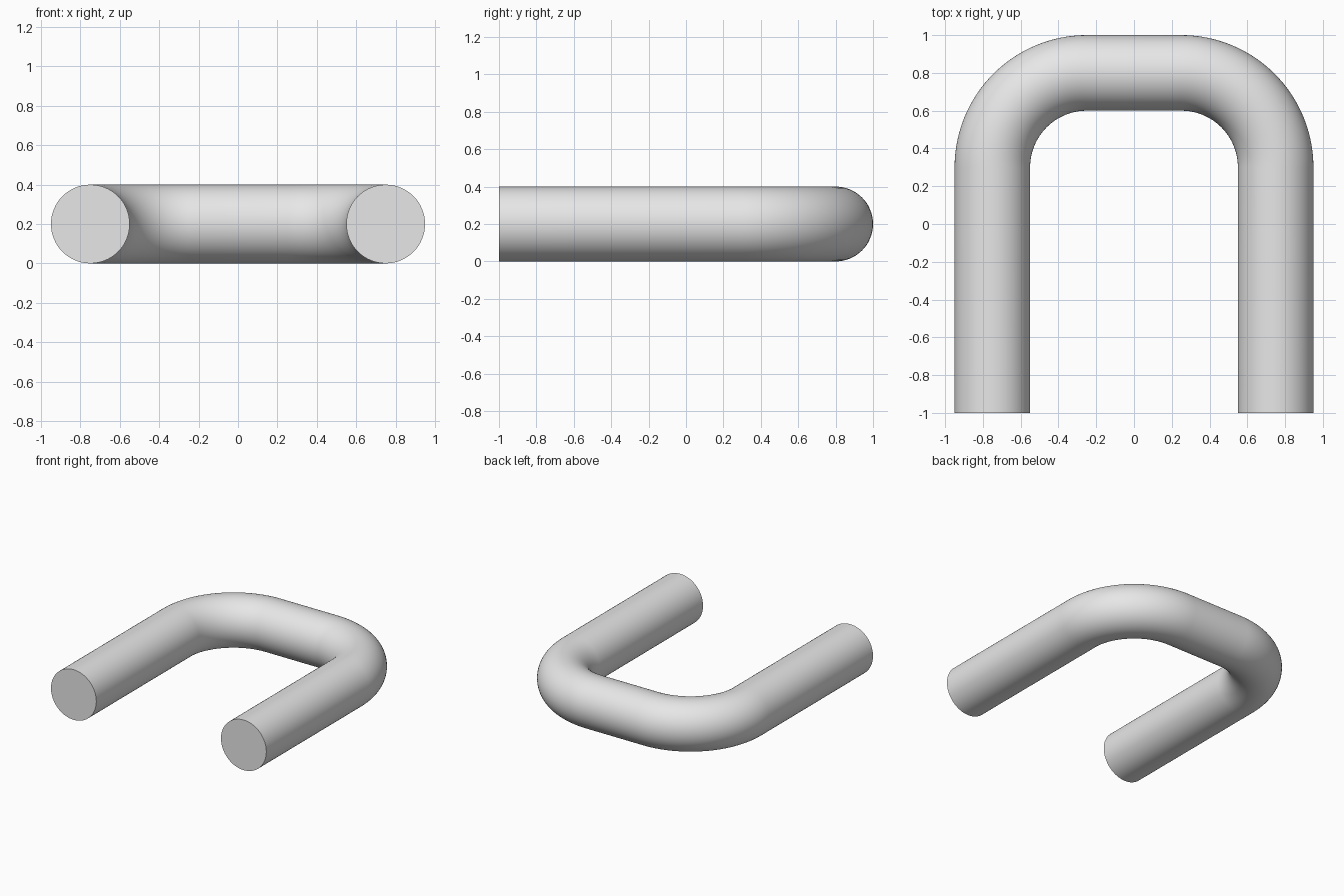
import bpy, bmesh, math
from mathutils import Vector

cube = bpy.data.objects.get("Cube")
if cube:
    bpy.data.objects.remove(cube, do_unlink=True)

RADIUS = 0.2       # tube radius
HALF_WIDTH = 0.75  # centreline offset of each leg
BACK = 0.8         # centreline of the crossbar
FRONT = -1.0       # cut ends of the legs
BEND = 0.5         # centreline radius of each bend
SIDES = 64
STEPS = 32

# Single material
grey = bpy.data.materials.new("light_grey")
grey.use_nodes = True
colour = (0.8, 0.8, 0.8, 1)
grey.diffuse_color = colour
grey.node_tree.nodes["Principled BSDF"].inputs["Base Color"].default_value = colour

# Left half of the path: leg end, then the bend; each station is (point, outward direction)
half = [(Vector((HALF_WIDTH, FRONT, RADIUS)), Vector((1, 0, 0)))]
centre = Vector((HALF_WIDTH - BEND, BACK - BEND, RADIUS))
for i in range(STEPS + 1):
    a = math.pi / 2 * i / STEPS
    out = Vector((math.cos(a), math.sin(a), 0))
    half.append((centre + out * BEND, out))

# Mirror it to complete the path
flip = Vector((-1, 1, 1))
path = half + [(p * flip, d * flip) for p, d in reversed(half)]

# Sweep a circle along the path and cap both ends
bm = bmesh.new()
up = Vector((0, 0, 1))
rings = []
for point, out in path:
    ring = []
    for k in range(SIDES):
        t = 2 * math.pi * k / SIDES
        ring.append(bm.verts.new(point + (out * math.cos(t) + up * math.sin(t)) * RADIUS))
    rings.append(ring)
for a, b in zip(rings, rings[1:]):
    for k in range(SIDES):
        n = (k + 1) % SIDES
        bm.faces.new((a[k], a[n], b[n], b[k]))
bm.faces.new(rings[0])
bm.faces.new(rings[-1])
bmesh.ops.recalc_face_normals(bm, faces=bm.faces[:])

mesh = bpy.data.meshes.new("bent_tube")
bm.to_mesh(mesh)
bm.free()
mesh.materials.append(grey)
tube = bpy.data.objects.new("bent_tube", mesh)
bpy.context.collection.objects.link(tube)

# Smooth sides, sharp cut ends
bpy.ops.object.select_all(action="DESELECT")
tube.select_set(True)
bpy.context.view_layer.objects.active = tube
bpy.ops.object.shade_smooth_by_angle(angle=math.radians(40))
